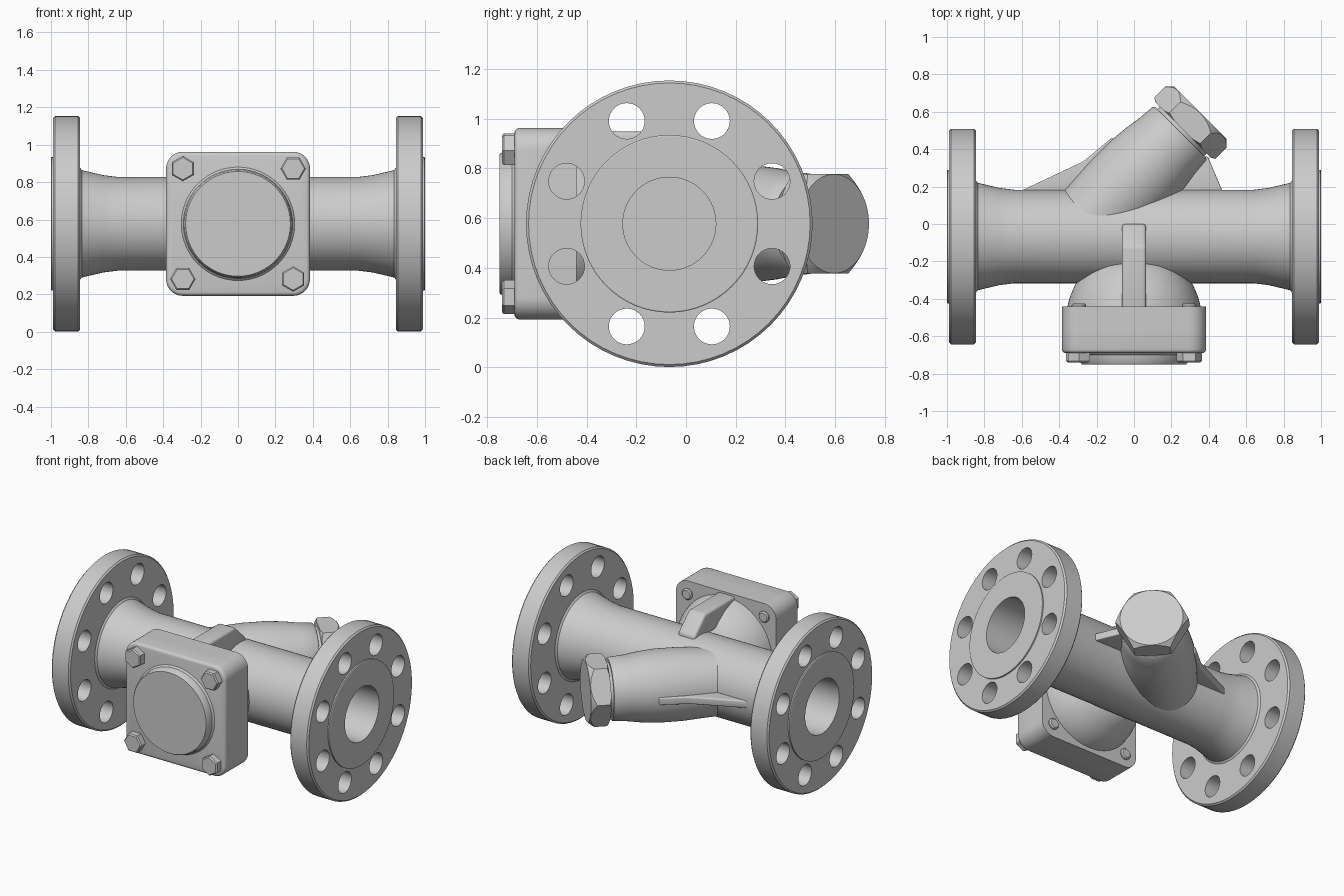
import bpy
import bmesh
from math import radians, cos, sin, tau
from mathutils import Vector

default = bpy.data.objects.get("Cube")
if default:
    bpy.data.objects.remove(default)

X, Y, Z = Vector((1, 0, 0)), Vector((0, 1, 0)), Vector((0, 0, 1))
AXIS = Vector((0, -0.067, 0.577))      # centre of the pipe
FRONT = Vector((0, 0, AXIS.z))


def finish(name, bm, angle=35):
    bmesh.ops.recalc_face_normals(bm, faces=bm.faces)
    mesh = bpy.data.meshes.new(name)
    bm.to_mesh(mesh)
    bm.free()
    obj = bpy.data.objects.new(name, mesh)
    bpy.context.collection.objects.link(obj)
    activate(obj)
    bpy.ops.object.shade_smooth_by_angle(angle=radians(angle))
    return obj


def activate(obj):
    bpy.ops.object.select_all(action="DESELECT")
    obj.select_set(True)
    bpy.context.view_layer.objects.active = obj


def add_lathe(bm, profile, origin, axis, ref, segments):
    """Revolve (distance, radius) points about an axis."""
    verts = [bm.verts.new(origin + axis * d + ref * r) for d, r in profile]
    edges = [bm.edges.new(pair) for pair in zip(verts, verts[1:])]
    bmesh.ops.spin(bm, geom=verts + edges, cent=origin, axis=axis,
                   angle=tau, steps=segments, use_duplicate=False)
    bmesh.ops.remove_doubles(bm, verts=bm.verts, dist=0.0002)


def lathe(name, profile, origin, axis, ref, segments=64, angle=35):
    bm = bmesh.new()
    add_lathe(bm, profile, origin, axis, ref, segments)
    return finish(name, bm, angle)


def boolean(obj, cutter, operation):
    mod = obj.modifiers.new("cut", "BOOLEAN")
    mod.object, mod.operation, mod.solver = cutter, operation, "EXACT"
    activate(obj)
    bpy.ops.object.modifier_apply(modifier=mod.name)
    bpy.data.objects.remove(cutter)
    bpy.ops.object.shade_smooth_by_angle(angle=radians(30))


def plate(name, outline, direction, thickness, soften=0.0):
    """Extrude a flat outline symmetrically along a direction."""
    bm = bmesh.new()
    face = bm.faces.new([bm.verts.new(p - direction * thickness / 2) for p in outline])
    out = bmesh.ops.extrude_face_region(bm, geom=[face])
    moved = [v for v in out["geom"] if isinstance(v, bmesh.types.BMVert)]
    bmesh.ops.translate(bm, verts=moved, vec=direction * thickness)
    if soften:
        bmesh.ops.recalc_face_normals(bm, faces=bm.faces)
        bmesh.ops.bevel(bm, geom=bm.edges[:], offset=soften, segments=4,
                        affect="EDGES", profile=0.5, clamp_overlap=True)
    return finish(name, bm)


# Pipe with both flanges and the blind bores
half = [(0.5, 0), (0.5, 0.187), (1.0, 0.187), (1.0, 0.352), (0.997, 0.357),
        (0.988, 0.357), (0.988, 0.566), (0.978, 0.576), (0.855, 0.576),
        (0.845, 0.566), (0.845, 0.3), (0.835, 0.287), (0.72, 0.26), (0.64, 0.25)]
profile = half + [(-d, r) for d, r in reversed(half)]
pipe = lathe("pipe_body", profile, AXIS, X, Z)

# Eight bolt holes through each flange
bm = bmesh.new()
for i in range(8):
    a = tau * (i + 0.5) / 8
    centre = AXIS + (Y * cos(a) + Z * sin(a)) * 0.447
    for side in (-1, 1):
        add_lathe(bm, [(-0.2, 0), (-0.2, 0.072), (0.2, 0.072), (0.2, 0)],
                  centre + X * side * 0.915, X, Z, 32)
holes = finish("bolt_hole_cutter", bm)
holes.hide_render = True
boolean(pipe, holes, "DIFFERENCE")

# Angled strainer branch, measured back from the end of its cap
out_dir = Vector((1, 1, 0)).normalized()
side_dir = Vector((1, -1, 0)).normalized()
END = Vector((0.355, 0.595, AXIS.z))
lathe("strainer_branch",
      [(-0.95, 0), (-0.95, 0.215), (-0.75, 0.224), (-0.6, 0.234), (-0.45, 0.234),
       (-0.34, 0.224), (-0.25, 0.21), (-0.16, 0.203), (-0.15, 0.195),
       (-0.15, 0.178), (-0.11, 0.178), (-0.11, 0)], END, out_dir, side_dir)

# Hexagonal strainer cap with turned chamfers
cap = lathe("strainer_cap", [(-0.13, 0), (-0.13, 0.232), (0, 0.232), (0, 0)],
            END, out_dir, side_dir, 6)
turned = lathe("cap_chamfer_cutter",
               [(-0.131, 0), (-0.131, 0.208), (-0.115, 0.236), (-0.04, 0.236),
                (0.001, 0.198), (0.001, 0)], END, out_dir, side_dir)
turned.hide_render = True
boolean(cap, turned, "INTERSECT")

# Thin webs either side of the branch
webs = {"long_web": [(-0.62, 0.17), (-0.27, 0.335), (-0.12, 0.46), (-0.02, 0.4), (-0.2, 0.15)],
        "short_web": [(0.48, 0.16), (0.395, 0.36), (0.3, 0.36), (0.2, 0.16)]}
for name, points in webs.items():
    plate(name, [Vector((x, y, AXIS.z)) for x, y in points], Z, 0.05, 0.008)

# Domed chamber behind the cover
lathe("chamber", [(-0.46, 0), (-0.46, 0.358), (-0.44, 0.356), (-0.39, 0.343),
                  (-0.33, 0.318), (-0.3, 0.297), (-0.26, 0.27), (-0.225, 0.235),
                  (-0.206, 0.2), (-0.2, 0.17), (-0.2, 0)], FRONT, Y, Z)

# Top rib joining the chamber to the pipe
ribs = [(0.0, 0.8), (0.0, 0.835), (-0.12, 0.948), (-0.46, 0.948), (-0.46, 0.8)]
plate("top_rib", [Vector((0, y, z)) for y, z in ribs], X, 0.13, 0.03)


def square_plate(name, back, front, soften):
    """Square plate with round corners and a softened front edge."""
    bm = bmesh.new()
    bmesh.ops.create_cube(bm, size=1)
    for v in bm.verts:
        v.co = Vector((v.co.x * 0.77, back if v.co.y > 0 else front, v.co.z * 0.77 + AXIS.z))
    corners = [e for e in bm.edges if abs(e.verts[0].co.y - e.verts[1].co.y) > 0.01]
    bmesh.ops.bevel(bm, geom=corners, offset=0.09, segments=8, affect="EDGES", profile=0.5)
    if soften:
        rim = [e for e in bm.edges if all(v.co.y < front + 0.001 for v in e.verts)]
        bmesh.ops.bevel(bm, geom=rim, offset=soften, segments=3, affect="EDGES", profile=0.5)
    return finish(name, bm)


square_plate("body_flange", -0.44, -0.56, 0)
square_plate("cover", -0.56, -0.69, 0.02)
lathe("cover_boss", [(-0.68, 0), (-0.68, 0.31), (-0.692, 0.302), (-0.7, 0.292),
                     (-0.74, 0.287), (-0.75, 0.28), (-0.75, 0)], FRONT, Y, Z)

# Cover bolts and their rounded ends at the back
for sx, side in ((-1, "right"), (1, "left")):
    for sz, level in ((-1, "lower"), (1, "upper")):
        spot = FRONT + X * sx * 0.295 + Z * sz * 0.295
        lathe(f"{level}_{side}_bolt_head",
              [(-0.68, 0), (-0.68, 0.068), (-0.732, 0.068), (-0.74, 0.06), (-0.74, 0)],
              spot, Y, Z if sx * sz < 0 else X, 6, 20)
        lathe(f"{level}_{side}_bolt_end",
              [(-0.45, 0), (-0.45, 0.038), (-0.432, 0.038), (-0.424, 0.03), (-0.424, 0)],
              spot, Y, Z, 24)
